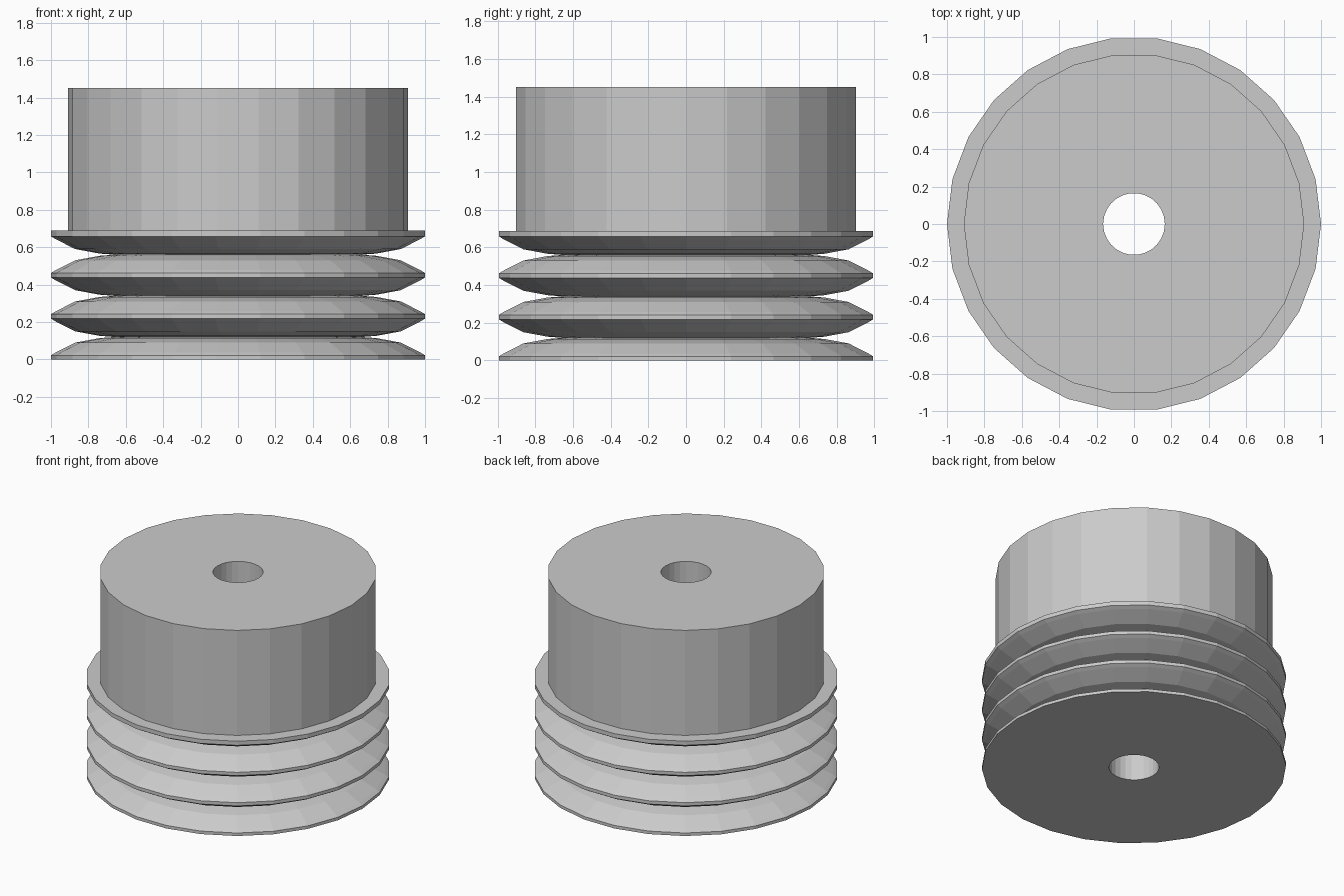
import bpy, bmesh
from math import cos, sin, tau

if "Cube" in bpy.data.objects:
    bpy.data.objects.remove(bpy.data.objects["Cube"])

SIDES = 26
BORE = 0.165
PITCH = 0.22

# Half of one groove: (radius, height above the ridge centre)
flank = [(1.0, 0.015), (0.975, 0.03), (0.87, 0.083), (0.74, 0.107), (0.66, 0.11)]


def lathe(name, profile):
    """Spin a closed (radius, z) profile around the z axis."""
    bm = bmesh.new()
    rings = [[bm.verts.new((r * cos(tau * i / SIDES), r * sin(tau * i / SIDES), z))
              for i in range(SIDES)] for r, z in profile]
    for k, a in enumerate(rings):
        b = rings[(k + 1) % len(rings)]
        for i in range(SIDES):
            j = (i + 1) % SIDES
            bm.faces.new((a[i], a[j], b[j], b[i]))
    bmesh.ops.recalc_face_normals(bm, faces=bm.faces)
    mesh = bpy.data.meshes.new(name)
    bm.to_mesh(mesh)
    bm.free()
    obj = bpy.data.objects.new(name, mesh)
    bpy.context.collection.objects.link(obj)
    return obj


# Bottom face, then three V grooves between four ridges
profile = [(BORE, 0.0), (1.0, 0.0)]
for g in range(3):
    low = 0.015 + g * PITCH - 0.005
    high = low + PITCH
    profile += [(r, low + z - 0.003) for r, z in flank[:-1]]
    profile.append((0.66, low + 0.11))
    profile += [(r, high - z + 0.003) for r, z in reversed(flank[:-1])]

# Top ridge lip, plain hub and through bore
profile += [(1.0, 0.688), (0.91, 0.688), (0.91, 1.45), (BORE, 1.45)]
lathe("grooved_pulley", profile)
